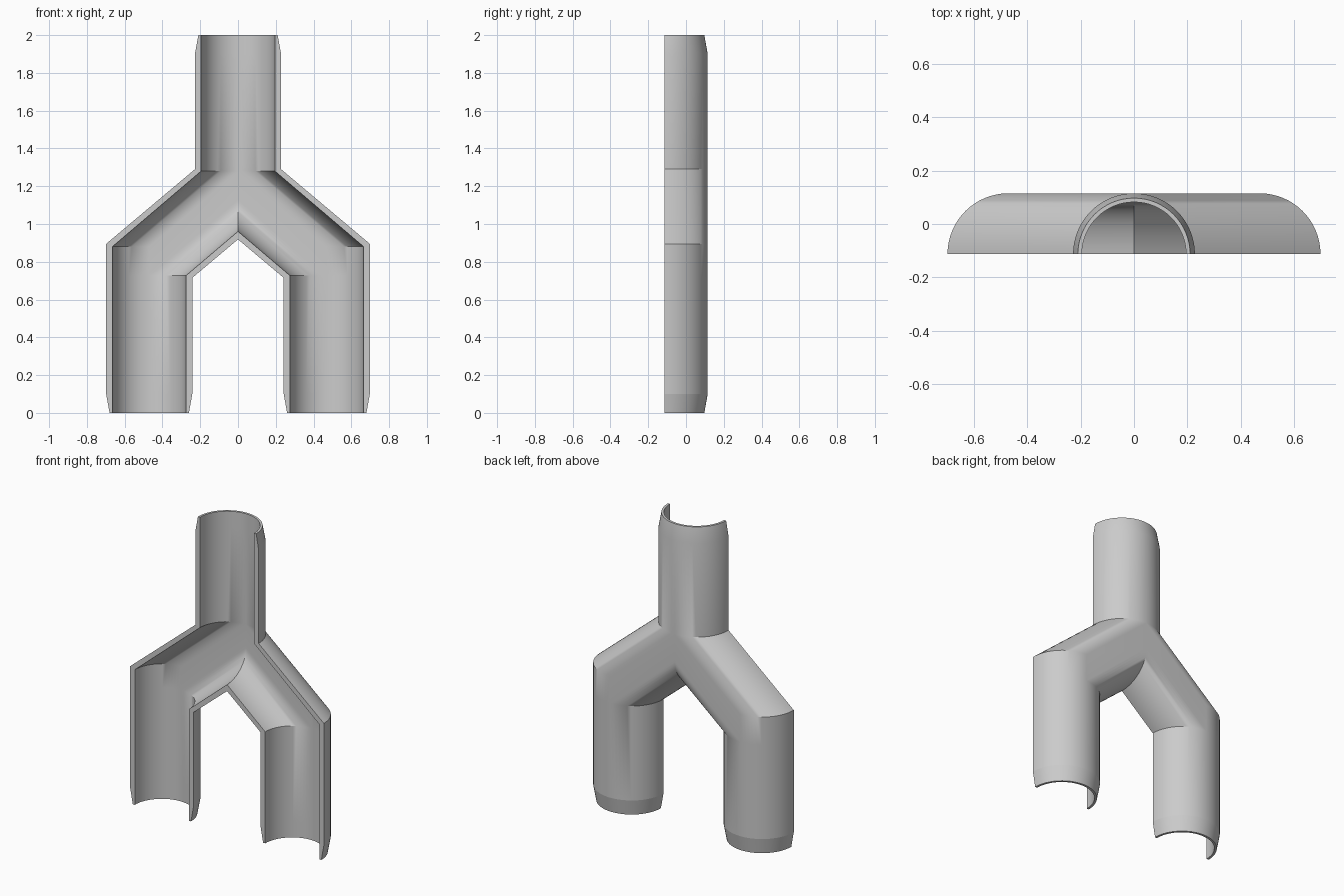
import bpy, bmesh, math
from mathutils import Matrix

cube = bpy.data.objects.get("Cube")
if cube:
    bpy.data.objects.remove(cube)

LEG_X, CUT_Y, SEGMENTS = 0.47, -0.113, 16
TAPER, HEIGHT = 0.1, 2.0

grey = bpy.data.materials.new("plain_grey")
grey.use_nodes = True
grey.diffuse_color = (0.6, 0.6, 0.6, 1)
grey.node_tree.nodes["Principled BSDF"].inputs["Base Color"].default_value = (0.6, 0.6, 0.6, 1)

bm = bmesh.new()


def skin(rows):
    """Join neighbouring rows of points with quads."""
    grid = [[bm.verts.new(p) for p in row] for row in rows]
    for a, b in zip(grid, grid[1:]):
        for i in range(len(a) - 1):
            bm.faces.new((a[i], a[i + 1], b[i + 1], b[i]))


def shell(radius, end_radius, crotch, shoulder, neck):
    """Build half of one skin, and return its outer and inner quarter rows."""
    slope = (neck - shoulder) / LEG_X
    outer, inner = [], []
    for i in range(SEGMENTS + 1):
        angle = math.pi / 2 * i / SEGMENTS
        c, s = math.cos(angle), math.sin(angle)

        def point(cx, z, r, side):
            return (cx + side * r * c, CUT_Y + r * s, z)

        outer.append([point(LEG_X, 0, end_radius, 1), point(LEG_X, TAPER, radius, 1),
                      point(LEG_X, crotch, radius, 1), point(LEG_X, shoulder, radius, 1),
                      point(0, neck, radius, 1), point(0, HEIGHT - TAPER, radius, 1),
                      point(0, HEIGHT, end_radius, 1)])
        # The inner side of the arm runs on until it meets the centre plane
        meet = crotch + slope * (LEG_X - radius * c)
        inner.append([point(LEG_X, 0, end_radius, -1), point(LEG_X, TAPER, radius, -1),
                      point(LEG_X, crotch, radius, -1), (0, CUT_Y + radius * s, meet)])
    skin(outer)
    skin(inner)
    # Flat band along the back of the arm
    skin([[outer[-1][3], outer[-1][4]], [inner[-1][2], inner[-1][3]]])
    return outer, inner


# Outside and inside skins of the half pipe
outside = shell(0.228, 0.21, 0.715, 0.895, 1.29)
inside = shell(0.195, 0.195, 0.727, 0.88, 1.28)

for a, b in zip(outside, inside):
    skin([a[0], b[0]])                                   # cut rim
    skin([[r[0] for r in a], [r[0] for r in b]])         # leg ends
skin([[r[-1] for r in outside[0]], [r[-1] for r in inside[0]]])  # top end

# Second half
bmesh.ops.remove_doubles(bm, verts=bm.verts, dist=0.0001)
bmesh.ops.mirror(bm, geom=bm.verts[:] + bm.edges[:] + bm.faces[:],
                 matrix=Matrix.Identity(4), merge_dist=0.0001, axis='X')
bmesh.ops.remove_doubles(bm, verts=bm.verts, dist=0.0001)
bmesh.ops.recalc_face_normals(bm, faces=bm.faces)

# Crisp line where the leg ends taper
for e in bm.edges:
    if all(abs(v.co.z - TAPER) < 0.001 for v in e.verts):
        e.smooth = False

mesh = bpy.data.meshes.new("split_half_pipe")
bm.to_mesh(mesh)
bm.free()
mesh.materials.append(grey)
pipe = bpy.data.objects.new("split_half_pipe", mesh)
bpy.context.collection.objects.link(pipe)
bpy.ops.object.select_all(action='DESELECT')
pipe.select_set(True)
bpy.context.view_layer.objects.active = pipe
bpy.ops.object.shade_smooth_by_angle(angle=math.radians(30))
